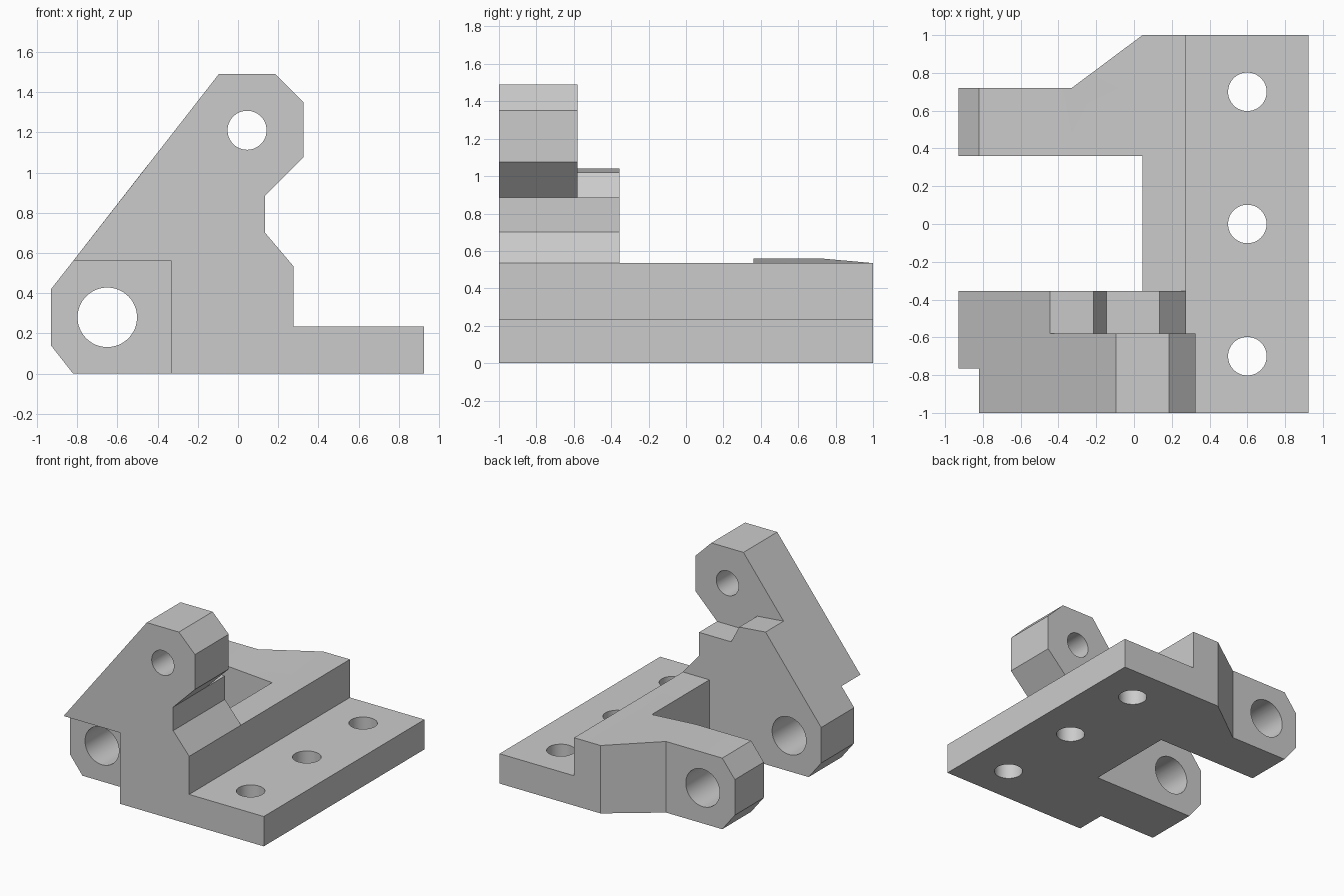
import bpy, bmesh, math
from mathutils import Vector

cube = bpy.data.objects.get("Cube")
if cube:
    bpy.data.objects.remove(cube, do_unlink=True)

grey = bpy.data.materials.new("plain grey")
grey.use_nodes = True
grey.diffuse_color = (0.6, 0.6, 0.6, 1)
grey.node_tree.nodes["Principled BSDF"].inputs["Base Color"].default_value = (0.6, 0.6, 0.6, 1)


def prism(name, points, start, end, axis="Y"):
    """Extrude an XZ profile along Y, or an XY outline along Z."""
    bm = bmesh.new()
    place = (lambda a, b: (a, start, b)) if axis == "Y" else (lambda a, b: (a, b, start))
    face = bm.faces.new([bm.verts.new(place(a, b)) for a, b in points])
    top = bmesh.ops.extrude_face_region(bm, geom=[face])["geom"]
    step = Vector((0, end - start, 0)) if axis == "Y" else Vector((0, 0, end - start))
    bmesh.ops.translate(bm, vec=step, verts=[v for v in top if isinstance(v, bmesh.types.BMVert)])
    bmesh.ops.recalc_face_normals(bm, faces=bm.faces)
    mesh = bpy.data.meshes.new(name)
    bm.to_mesh(mesh)
    bm.free()
    mesh.materials.append(grey)
    obj = bpy.data.objects.new(name, mesh)
    bpy.context.collection.objects.link(obj)
    return obj


def circle(a, b, r, n=64):
    return [(a + r * math.cos(math.tau * i / n), b + r * math.sin(math.tau * i / n)) for i in range(n)]


def combine(body, other, operation):
    """Apply a boolean and remove the helper."""
    other.hide_render = True
    mod = body.modifiers.new("shape", "BOOLEAN")
    mod.operation, mod.solver, mod.object = operation, "EXACT", other
    bpy.context.view_layer.update()
    result = bpy.data.meshes.new_from_object(body.evaluated_get(bpy.context.evaluated_depsgraph_get()))
    body.modifiers.clear()
    body.data = result
    bpy.data.objects.remove(other, do_unlink=True)


# Stepped base
lug_end = [(-0.82, 0.56), (-0.93, 0.42), (-0.93, 0.14), (-0.82, 0)]
body = prism("hinge_bracket", [(0.045, 0), (0.925, 0), (0.925, 0.235), (0.275, 0.235),
                               (0.275, 0.535), (0.045, 0.535)], -1, 1)

# Tall front plate, undercut at its outer corner
neck = [(0.275, 0), (0.275, 0.535), (0.135, 0.70), (0.135, 0.885)]
plate = prism("tall_plate", lug_end + neck + [(0.325, 1.075), (0.325, 1.35), (0.185, 1.49),
                                             (-0.095, 1.49)], -1, -0.58)
notch = prism("notch", [(-1.2, -0.2), (-0.33, -0.2), (-0.33, 0.56), (-1.2, 0.56)], -1.2, -0.765)
combine(plate, notch, "DIFFERENCE")

# Lower plate behind it, with a stepped top
rear_plate = prism("rear_plate", lug_end + neck + [(-0.145, 0.885), (-0.215, 1.02),
                                                  (-0.445, 1.042)], -0.58, -0.355)

# Back hinge arm and its sloping gusset
arm = prism("back_arm", lug_end + [(0.045, 0), (0.045, 0.535), (-0.33, 0.56)], 0.36, 0.72)
gusset = prism("gusset", [(-0.33, 0.72), (0.045, 0.72), (0.045, 1)], 0, 0.56, "Z")
for v in gusset.data.vertices:
    if v.co.z > 0.5 and v.co.x > 0:
        v.co.z = 0.535

for part in (plate, rear_plate, arm, gusset):
    combine(body, part, "UNION")

# Hinge bore, upper pivot hole and bolt holes
combine(body, prism("hinge_bore", circle(-0.65, 0.28, 0.148), -1.2, 1.2), "DIFFERENCE")
combine(body, prism("pivot_hole", circle(0.045, 1.21, 0.097), -1.2, 0), "DIFFERENCE")
for y in (-0.7, 0, 0.7):
    combine(body, prism("bolt_hole", circle(0.6, y, 0.102), -0.2, 0.4, "Z"), "DIFFERENCE")

# Smooth bores, crisp corners
bpy.ops.object.select_all(action="DESELECT")
body.select_set(True)
bpy.context.view_layer.objects.active = body
bpy.ops.object.shade_smooth_by_angle(angle=math.radians(20))
